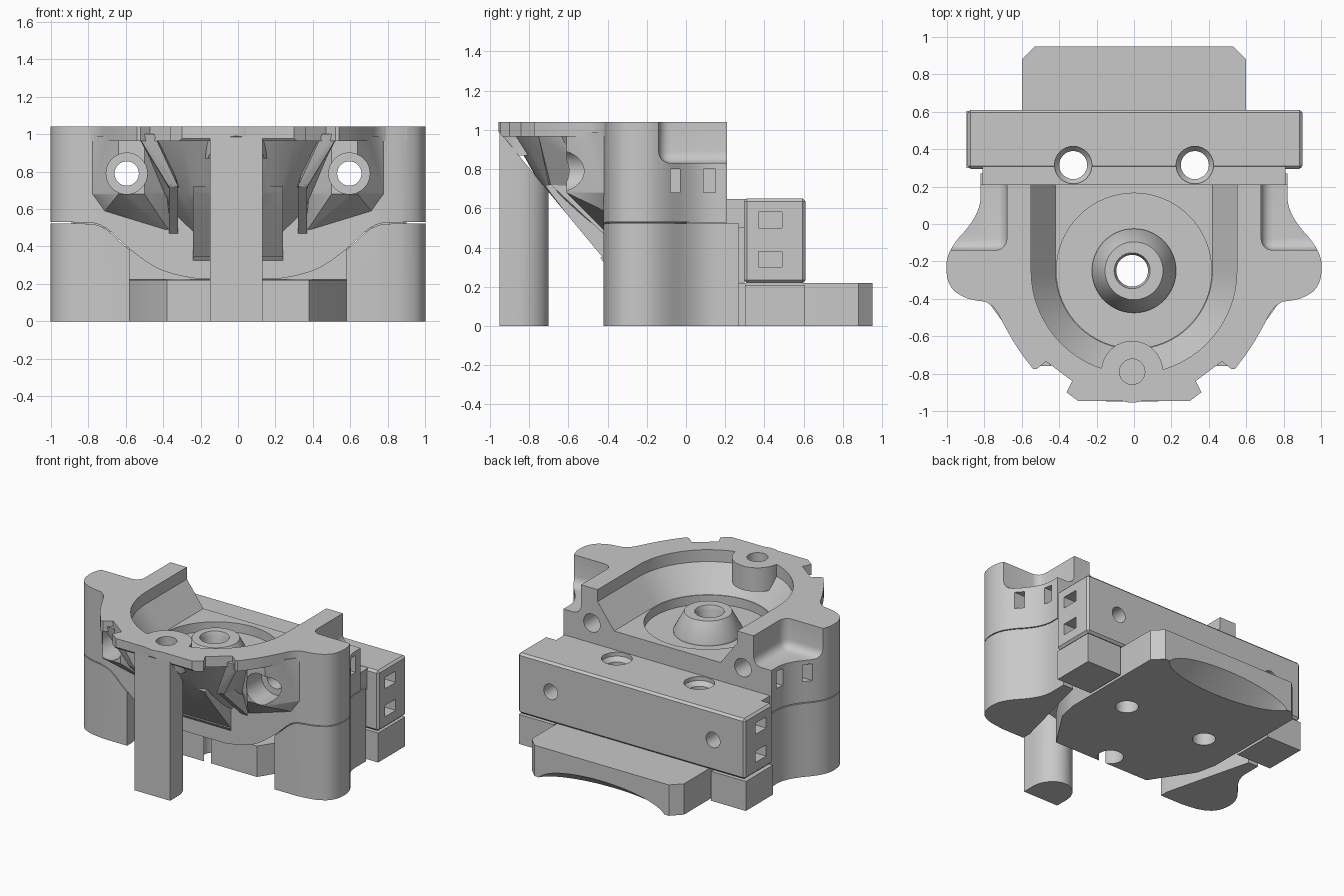
import bpy, bmesh, math
from mathutils import Matrix, Vector

cube = bpy.data.objects.get("Cube")
if cube:
    bpy.data.objects.remove(cube, do_unlink=True)

grey = bpy.data.materials.new("plain_grey")
grey.use_nodes = True
COLOUR = (0.58, 0.58, 0.58, 1)
grey.diffuse_color = COLOUR
grey.node_tree.nodes["Principled BSDF"].inputs["Base Color"].default_value = COLOUR
AXES = {"X": Matrix(((0, 0, 1), (1, 0, 0), (0, 1, 0))),
        "Y": Matrix(((1, 0, 0), (0, 0, 1), (0, 1, 0))),
        "Z": Matrix.Identity(3)}


def finish(name, bm):
    bmesh.ops.recalc_face_normals(bm, faces=bm.faces)
    mesh = bpy.data.meshes.new(name)
    bm.to_mesh(mesh)
    bm.free()
    mesh.materials.append(grey)
    ob = bpy.data.objects.new(name, mesh)
    bpy.context.scene.collection.objects.link(ob)
    return ob


def prism(name, pts, lo, hi, axis="Z"):
    """Extrude a 2D outline along an axis."""
    bm = bmesh.new()
    m = AXES[axis]
    rings = [[bm.verts.new(m @ Vector((a, b, h))) for a, b in pts] for h in (lo, hi)]
    bm.faces.new(rings[0])
    bm.faces.new(rings[1])
    for i in range(len(pts)):
        j = (i + 1) % len(pts)
        bm.faces.new((rings[0][i], rings[0][j], rings[1][j], rings[1][i]))
    return finish(name, bm)


def box(name, x, y, z, bevel=0, segments=1):
    ob = prism(name, [(x[0], y[0]), (x[1], y[0]), (x[1], y[1]), (x[0], y[1])], *z)
    if bevel:
        bm = bmesh.new()
        bm.from_mesh(ob.data)
        bmesh.ops.bevel(bm, geom=bm.edges[:], offset=bevel, segments=segments,
                        profile=0.5, affect="EDGES")
        bm.to_mesh(ob.data)
        bm.free()
    return ob


def lathe(name, profile, centre, axis="Z", n=64):
    """Closed solid of revolution from (radius, height) rings."""
    bm = bmesh.new()
    m = AXES[axis]
    rings = []
    for r, h in profile:
        rings.append([bm.verts.new(m @ Vector((centre[0] + r * math.cos(math.tau * i / n),
                                               centre[1] + r * math.sin(math.tau * i / n), h)))
                      for i in range(n)])
    for a, b in zip(rings, rings[1:]):
        for i in range(n):
            j = (i + 1) % n
            bm.faces.new((a[i], a[j], b[j], b[i]))
    bm.faces.new(rings[0])
    bm.faces.new(rings[-1])
    return finish(name, bm)


def hull(name, pts):
    bm = bmesh.new()
    for p in pts:
        bm.verts.new(p)
    bmesh.ops.convex_hull(bm, input=bm.verts[:])
    bmesh.ops.delete(bm, geom=[v for v in bm.verts if not v.link_faces], context="VERTS")
    return finish(name, bm)


def combine(target, other, op):
    mod = target.modifiers.new("combine", "BOOLEAN")
    mod.operation, mod.object, mod.solver = op, other, "EXACT"
    dg = bpy.context.evaluated_depsgraph_get()
    mesh = bpy.data.meshes.new_from_object(target.evaluated_get(dg))
    target.modifiers.clear()
    target.data = mesh
    bpy.data.objects.remove(other, do_unlink=True)


def add(target, *parts):
    for p in parts:
        combine(target, p, "UNION")


def cut(target, *parts):
    for p in parts:
        combine(target, p, "DIFFERENCE")


def rounded(pts, times=2):
    """Corner-cutting subdivision of an open path."""
    for _ in range(times):
        new = [pts[0]]
        for a, b in zip(pts, pts[1:]):
            new += [(a[0] * .75 + b[0] * .25, a[1] * .75 + b[1] * .25),
                    (a[0] * .25 + b[0] * .75, a[1] * .25 + b[1] * .75)]
        pts = new + [pts[-1]]
    return pts


def mirrored(pts):
    return pts + [(-x, y) for x, y in reversed(pts)]


# Wing outline and lower contour
wing = rounded([(.82, .21), (.82, .1), (.87, 0), (.97, -.11), (1.01, -.21), (.99, -.34),
                (.9, -.4), (.8, -.415), (.76, -.42)])
contour = rounded([(1.1, .53), (.84, .53), (.72, .52), (.6, .4), (.44, .28), (.3, .24), (.2, .225)])
body = prism("main_body", mirrored(wing), .2, 1.04)
combine(body, prism("contour", mirrored(contour) + [(-1.1, 1.2), (1.1, 1.2)], -1, 1, "Y"), "INTERSECT")

# Front rim, sloping shell, rear core
rim = [(.9, -.395), (.8, -.41)] + rounded([(.8, -.41), (.74, -.45), (.69, -.55), (.62, -.67), (.54, -.775)])
rim += [(.52, -.775), (.47, -.735), (.33, -.84), (.36, -.9), (.3, -.945)]
shell = lathe("shell", [(.17, .34), (.47, .68), (.64, .98)], (0, -.25))
cut(shell, box("shell_trim", (-1, 1), (.1, 1), (0, 2)))
add(body,
    prism("rim", mirrored(rim), .965, 1.04),
    shell,
    prism("front_wedge", [(-.4, .3), (-.4, .72), (-.72, .72), (-.7, .69)], -.24, .24, "X"),
    box("rear_core", (-.58, .58), (-.12, .302), (.222, .6)),
    box("rear_shelf", (-.81, .81), (0, .33), (.5, .648)),
    box("cross_block", (-.89, .9), (.295, .61), (.22, .65), .015))

for s in (-1, 1):
    # Sloping ribs and thick shoulders around the screws
    shoulder = [(.78, -.415), (.69, -.53), (.64, -.61), (.5, -.61), (.38, -.5), (.4, -.38), (.8, -.38)]
    add(body,
        hull("shoulder", [(s * x, y, z) for x, y in shoulder for z in (.68, .99)]
             + [(s * .36, -.4, .47), (s * .72, -.4, .58)]),
        hull("rib", [(s * x, y, z) for x, y, z in (
            (.45, -.76, 1), (.54, -.76, 1), (.32, -.7, .72), (.37, -.69, .72),
            (.4, -.5, 1), (.48, -.5, 1), (.3, -.4, .7), (.38, -.4, .7))]),
        hull("lower_rib", [(s * x, y, z) for x, y, z in (
            (.32, -.7, .73), (.37, -.7, .73), (.32, -.41, .46), (.37, -.41, .46),
            (.32, -.35, .73), (.37, -.35, .73))]))

# Dished cavity open to the rear
dish = [(.42, .78), (.55, .955), (.55, 1.1)]
cut(body, lathe("dish", dish, (0, -.25)),
    prism("rear_slot", mirrored(dish), -.25, .28, "Y"),
    lathe("round_pocket", [(.415, .715), (.415, .9)], (0, -.25)))

# Hub and front post inside the dish
add(body, lathe("hub", [(.225, .65), (.225, .73), (.155, .86)], (0, -.25)),
    lathe("post", [(.165, .87), (.165, 1.04)], (-.01, -.79)))
cut(body, prism("under_slope", [(-1.5, .35), (-.425, .35), (-.955, .99), (-1.5, .99)], -.7, .7, "X"),
    lathe("post_hole", [(.068, .9), (.068, 1.2)], (-.01, -.79), n=32),
    lathe("hub_hole", [(.085, -.1), (.085, .83), (.1, .87)], (-.01, -.25), n=32))

for s in (-1, 1):
    # Wing notches, counterbored screw holes and side nut slots
    xs = sorted((s * .68, s * 1.4))
    cut(body, box("wing_notch", xs, (-.14, .6), (.83, 1.5), .06, 4),
        lathe("wing_screw", [(.11, -.9), (.11, -.43), (.065, -.43), (.065, .28)], (s * .595, .79), "Y", 32),
        lathe("block_screw", [(.055, .2), (.055, .7)], (s * .64, .44), "Y", 32),
        lathe("block_bore", [(.075, -.1), (.075, .59), (.1, .62), (.1, .7)], (s * .325, .315), n=32))
    for x, y, z in ((.74, (-.08, -.03), (.68, .8)), (.68, (.09, .15), (.68, .8)),
                    (.75, (.37, .49), (.5, .58)), (.75, (.37, .49), (.3, .38))):
        cut(body, box("nut_slot", sorted((s * x, s * 1.2)), y, z))

# Base plate with chamfered corners, bores and rear arch
base = prism("base_plate", mirrored([(.38, -.33), (.57, -.04), (.6, .1), (.6, .88), (.53, .95)]), 0, .22)
bow = [(.5 * math.cos(math.pi * i / 24), .13 * math.sin(math.pi * i / 24)) for i in range(25)]
cut(base, hull("rear_arch", [(x, .97, z - .01) for x, z in bow]
               + [(x, .96 - z * 1.3, -.01) for x, z in bow]))
for x, y, r in ((-.325, .315, .075), (.325, .315, .075), (-.01, -.25, .085)):
    cut(base, lathe("bore", [(r, -.1), (r, .4)], (x, y), n=32))

# Wing supports and rear corner feet
for s, side in ((-1, "right"), (1, "left")):
    pts = [(s * x, y) for x, y in [(.82, .27)] + wing + [(.58, -.42), (.58, -.36), (.74, .27)]]
    pad = prism(side + "_wing_support", pts, 0, .6)
    top = [(s * x, z - .006) for x, z in contour]
    combine(pad, prism("pad_top", top + [(s * .2, -.1), (s * 1.1, -.1)], -1, 1, "Y"), "INTERSECT")
    box(side + "_rear_foot", sorted((s * .62, s * .895)), (.3, .605), (0, .21))

# Front support column: flat front, rounded back, slanted top
ring = [(-.15, -.95), (.13, -.95), (.13, -.86)]
ring += [(-.01 + .14 * math.cos(math.pi * i / 16), -.86 + .16 * math.sin(math.pi * i / 16)) for i in range(1, 16)]
ring += [(-.15, -.86)]
column = prism("front_column", ring, 0, 1.1)
cut(column, prism("slant", [(-1.1, .99), (-.95, .99), (-.6, .56), (-.6, 1.3), (-1.1, 1.3)], -.5, .5, "X"))

# Smooth the curves, keep the edges sharp
bpy.ops.object.select_all(action="DESELECT")
for ob in bpy.context.scene.objects:
    if ob.type == "MESH":
        ob.select_set(True)
        bpy.context.view_layer.objects.active = ob
bpy.ops.object.shade_smooth_by_angle(angle=math.radians(30))
